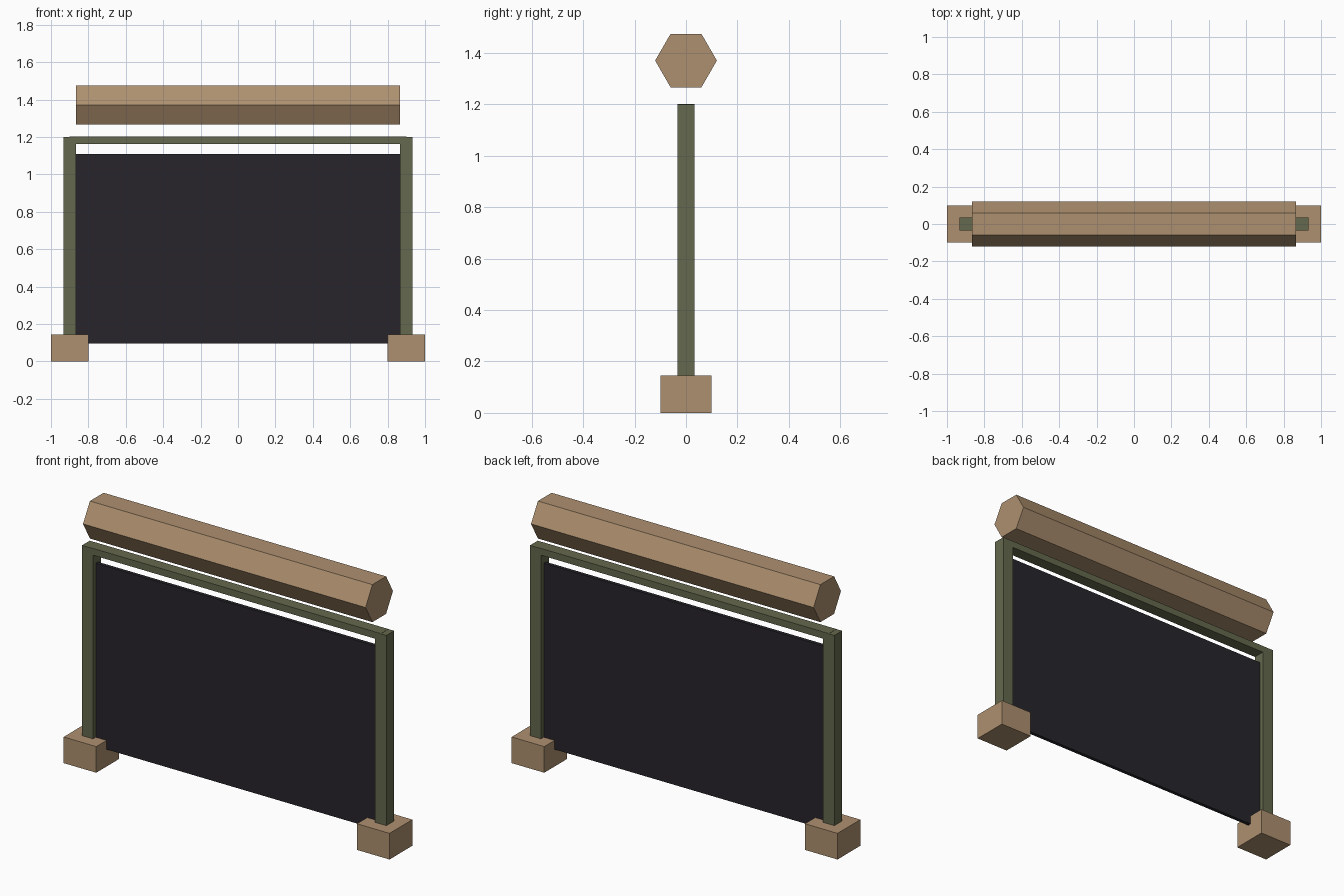
import bpy
import math

if "Cube" in bpy.data.objects:
    bpy.data.objects.remove(bpy.data.objects["Cube"])


def material(name, rgb):
    m = bpy.data.materials.new(name)
    m.diffuse_color = (*rgb, 1)
    m.use_nodes = True
    m.node_tree.nodes["Principled BSDF"].inputs["Base Color"].default_value = m.diffuse_color
    return m


wood = material("tan_wood", (0.42, 0.28, 0.16))
green = material("olive_paint", (0.13, 0.14, 0.075))
dark = material("dark_panel", (0.02, 0.018, 0.024))


def box(name, lo, hi, mat):
    bpy.ops.mesh.primitive_cube_add(size=1, location=[(a + b) / 2 for a, b in zip(lo, hi)])
    ob = bpy.context.object
    ob.name = name
    ob.scale = [b - a for a, b in zip(lo, hi)]
    bpy.ops.object.transform_apply(location=False, rotation=False, scale=True)
    ob.data.materials.append(mat)
    return ob


# Feet and posts on both sides
for side, s in (("left", -1), ("right", 1)):
    x = 0.9 * s
    box(f"{side}_foot", (x - 0.1, -0.1, 0), (x + 0.1, 0.1, 0.145), wood)
    box(f"{side}_post", (x - 0.034, -0.034, 0.001), (x + 0.034, 0.034, 1.2), green)

# Rail joining the post tops
box("top_rail", (-0.9, -0.033, 1.163), (0.9, 0.033, 1.201), green)

# Thin panel hung between the posts
box("panel", (-0.88, -0.01, 0.095), (0.88, 0.01, 1.11), dark)

# Six-sided beam floating above the frame, flat side up
bpy.ops.mesh.primitive_cylinder_add(vertices=6, radius=0.12, depth=1.734,
                                    location=(0, 0, 1.37))
beam = bpy.context.object
beam.name = "hexagonal_beam"
beam.rotation_euler = (0, math.pi / 2, 0)
bpy.ops.object.transform_apply(location=False, rotation=True, scale=False)
beam.data.materials.append(wood)
